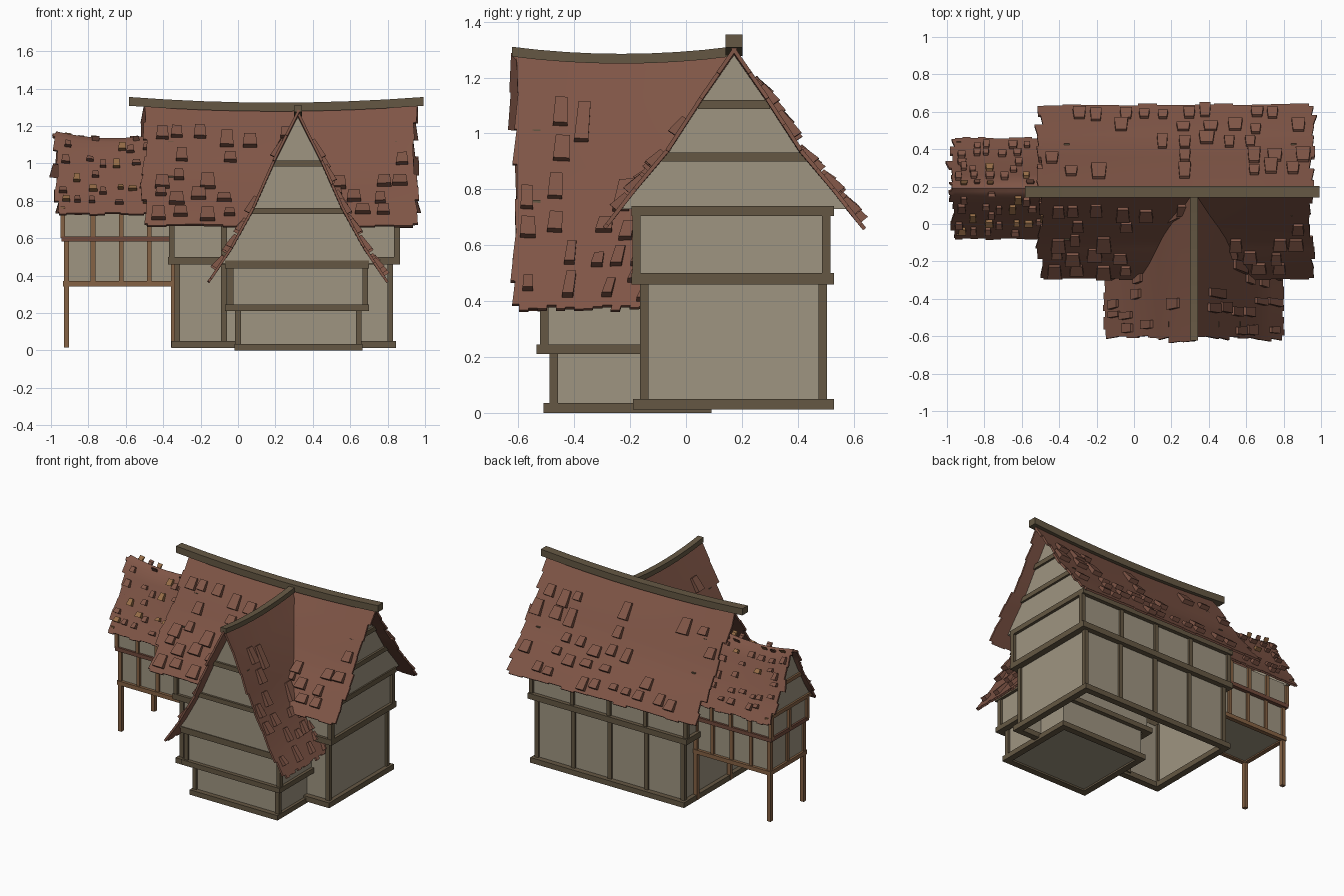
import bpy, bmesh, math, random
from mathutils import Vector

if "Cube" in bpy.data.objects:
    bpy.data.objects.remove(bpy.data.objects["Cube"])
random.seed(7)

def material(name, rgb):
    m = bpy.data.materials.new(name)
    m.diffuse_color = (*rgb, 1)
    m.use_nodes = True
    m.node_tree.nodes["Principled BSDF"].inputs["Base Color"].default_value = m.diffuse_color
    return m

PLASTER = material("plaster", (0.345, 0.300, 0.220))
OAK = material("dark timber", (0.130, 0.097, 0.057))
PINE = material("light timber", (0.235, 0.122, 0.058))
REDWOOD = material("red timber", (0.165, 0.068, 0.044))
CLAY = material("clay roof", (0.215, 0.092, 0.062))
TAN = material("tan tile", (0.300, 0.150, 0.062))

def finish(name, bm, *mats, normals=True):
    if normals:
        bmesh.ops.recalc_face_normals(bm, faces=bm.faces)
    me = bpy.data.meshes.new(name)
    bm.to_mesh(me)
    bm.free()
    for m in mats:
        me.materials.append(m)
    ob = bpy.data.objects.new(name, me)
    bpy.context.collection.objects.link(ob)
    return ob

def hexa(bm, p, skip_ends=False):
    """Eight corners: four below, four above."""
    v = [bm.verts.new(c) for c in p]
    quads = [(0, 1, 5, 4), (1, 2, 6, 5), (2, 3, 7, 6), (3, 0, 4, 7)]
    if not skip_ends:
        quads += [(3, 2, 1, 0), (4, 5, 6, 7)]
    return [bm.faces.new([v[i] for i in q]) for q in quads]

def boxes(name, mat, items, hollow=False):
    bm = bmesh.new()
    for x0, x1, y0, y1, z0, z1 in items:
        p = [(x, y, z) for z in (z0, z1) for x, y in ((x0, y0), (x1, y0), (x1, y1), (x0, y1))]
        hexa(bm, p, hollow)
    return finish(name, bm, mat)

def ring(x0, x1, y0, y1, z0, z1, t=0.045):
    return [(x0, x1, y0, y0 + t, z0, z1), (x0, x1, y1 - t, y1, z0, z1),
            (x0, x0 + t, y0, y1, z0, z1), (x1 - t, x1, y0, y1, z0, z1)]

def posts(xs, ys, z0, z1, w=0.03):
    return [(x - w/2, x + w/2, y - w/2, y + w/2, z0, z1) for x in xs for y in ys]

# Profiles run from ridge to eave as (half width, height)
MAIN = [(0, 1.285), (.125, 1.11), (.245, .93), (.36, .80), (.46, .678)]
WING = [(0, 1.265), (.135, 1.0), (.245, .755), (.36, .55), (.47, .39)]
ANNEX = [(0, 1.135), (.035, 1.115), (.11, .98), (.185, .85), (.265, .74)]

def half_width(prof, z):
    for (d0, z0), (d1, z1) in zip(prof, prof[1:]):
        if z >= z1:
            return d0 + (d1 - d0) * (z0 - z) / (z0 - z1)
    return prof[-1][0]

def place(axis, c, u, d, z):
    return Vector((u, c + d, z)) if axis == 'x' else Vector((c + d, u, z))

def roof(name, axis, c, prof, u0, u1, sag, tile, grid, taper=0, both_ends=True, tan=0):
    n = len(prof) - 1

    def at(s, a, v):
        """a along the ridge 0..1, v down the slope 0..1; either may overshoot."""
        i = min(int(v * n), n - 1)
        f = v * n - i
        d = prof[i][0] + (prof[i+1][0] - prof[i][0]) * f
        z = prof[i][1] + (prof[i+1][1] - prof[i][1]) * f
        z += sag * (2*a - 1)**2 * max(0, 1 - v)
        return place(axis, c, u0 + (u1 - taper*v - u0) * a, s * d, z)

    # curved shell with ragged gable ends and eaves
    bm = bmesh.new()
    L = u1 - u0
    nu, nv = 14, 8
    quad = lambda pts: bm.faces.new([bm.verts.new(p) for p in pts])
    for s in (-1, 1):
        for j in range(nv):
            v0, v1 = j / nv, (j + 1) / nv
            for i in range(nu):
                a0, a1 = i / nu, (i + 1) / nu
                quad([at(s, a0, v0), at(s, a1, v0), at(s, a1, v1), at(s, a0, v1)])
            for e, sg in ((0, -1), (1, 1))[:2 if both_ends else 1]:
                p = random.uniform(.0, .035) / L * sg
                q = p + random.uniform(-.005, .02) / L * sg
                quad([at(s, e, v0), at(s, e + p, v0), at(s, e + q, v1), at(s, e, v1)])
        for i in range(nu):
            k = 1 + random.uniform(.005, .035)
            a0, a1 = i / nu, (i + 1) / nu
            quad([at(s, a0, 1), at(s, a1, 1), at(s, a1, k), at(s, a0, k)])
    bmesh.ops.remove_doubles(bm, verts=bm.verts, dist=1e-5)
    bmesh.ops.recalc_face_normals(bm, faces=bm.faces)
    if sum(f.normal.z for f in bm.faces) < 0:
        bmesh.ops.reverse_faces(bm, faces=bm.faces)
    bmesh.ops.solidify(bm, geom=bm.faces[:], thickness=0.014)
    ob = finish(name, bm, CLAY)
    ob.data.polygons.foreach_set("use_smooth", [True] * len(ob.data.polygons))
    ob.data.set_sharp_from_angle(angle=math.radians(35))

    # scattered raised tiles, wider and thicker at the lower end
    bm = bmesh.new()
    cols, rows = grid
    for s in (-1, 1):
        for r in range(rows):
            for k in range(cols):
                if random.random() < .42:
                    continue
                a = (k + .5 + random.uniform(-.25, .25)) / cols
                v = .1 + .82 * (r + .4 + random.uniform(-.2, .2)) / rows
                w = tile * random.uniform(.75, 1.15) / L / 2
                h = tile * random.uniform(.7, 1.6) / 0.8
                low = min(v + h, 1.0)
                nrm = (at(s, a + .1, v) - at(s, a, v)).cross(at(s, a, low) - at(s, a, v)).normalized()
                if nrm.z < 0:
                    nrm.negate()
                q = [at(s, a - w*.8, v), at(s, a + w*.8, v), at(s, a + w, low), at(s, a - w, low)]
                top = (.016, .016, .03, .03)
                fs = hexa(bm, [p - nrm*.012 for p in q] + [p + nrm*t for p, t in zip(q, top)])
                if random.random() < tan:
                    for f in fs:
                        f.material_index = 1
    finish(name + "_tiles", bm, CLAY, TAN)

def gable(name, axis, c, prof, u0, u1, base, lift):
    """Plaster triangle following the roof curve."""
    pts = [(half_width(prof, base), base)] + [p for p in prof[:0:-1] if p[1] > base + .01]
    pts = pts + [(0, prof[0][1] + lift)] + [(-d, z) for d, z in reversed(pts)]
    bm = bmesh.new()
    f = bm.faces.new([bm.verts.new(place(axis, c, u0, d, z)) for d, z in pts])
    ext = bmesh.ops.extrude_face_region(bm, geom=[f])
    move = place(axis, 0, u1, 0, 0) - place(axis, 0, u0, 0, 0)
    bmesh.ops.translate(bm, vec=move, verts=[g for g in ext['geom'] if isinstance(g, bmesh.types.BMVert)])
    finish(name, bm, PLASTER)

def gable_beams(axis, c, prof, u0, u1, levels, h=.032):
    out = []
    for z in levels:
        w = half_width(prof, z + h/2)
        out.append((u0, u1, c - w, c + w, z, z + h) if axis == 'x' else (c - w, c + w, u0, u1, z, z + h))
    return out

def ridge(name, axis, c, u0, u1, z, sag, w, h):
    """Sagging ridge beam."""
    bm = bmesh.new()
    n, prev = 8, None
    for i in range(n + 1):
        t = i / n
        zz = z + sag * (2*t - 1)**2
        cur = [bm.verts.new(place(axis, c, u0 + (u1-u0)*t, d, zz + k))
               for d, k in ((-w/2, 0), (w/2, 0), (w/2, h), (-w/2, h))]
        if prev:
            for k in range(4):
                bm.faces.new((prev[k], prev[k-1], cur[k-1], cur[k]))
        if i in (0, n):
            bm.faces.new(cur)
        prev = cur
    finish(name, bm, OAK)

# Main house
CY = .172
boxes("main_lower_walls", PLASTER, [(-.325, .815, -.152, .492, .02, .48)], hollow=True)
boxes("main_upper_walls", PLASTER, [(-.35, .845, -.175, .502, .47, .735)], hollow=True)
boxes("main_beams", OAK, ring(-.355, .845, -.19, .53, .013, .05) + ring(-.375, .865, -.195, .53, .46, .50)
      + ring(-.375, .865, -.195, .53, .705, .74))
back = [-.04, .245, .53]
boxes("main_posts", OAK, posts((-.325, .815), (-.15, .49), .03, .47) + posts((-.355, .85), (-.177, .502), .48, .72)
      + posts(back, (.49,), .03, .47) + posts(back, (.502,), .48, .72)
      + posts((-.075,), (-.15,), .03, .47) + posts((-.075,), (-.177,), .48, .72))
for tag, a, b in (("right", .835, .855), ("left", -.36, -.34)):
    gable("main_gable_" + tag, 'x', CY, MAIN, a, b, .73, .01)
boxes("main_gable_beams", OAK, gable_beams('x', CY, MAIN, .84, .87, (.90, 1.088))
      + gable_beams('x', CY, MAIN, -.375, -.345, (.90, 1.088)))
roof("main_roof", 'x', CY, MAIN, -.485, .935, .025, .072, (12, 5))
ridge("main_ridge", 'x', CY, -.582, .992, 1.278, .03, .06, .047)

# Front wing
CX = .32
boxes("wing_lower_walls", PLASTER, [(.0, .645, -.475, .07, .012, .225)])
boxes("wing_upper_walls", PLASTER, [(-.04, .68, -.508, .08, .22, .46)])
boxes("wing_beams", OAK, ring(-.02, .665, -.51, .092, 0, .035) + ring(-.07, .70, -.535, .1, .21, .245)
      + ring(-.07, .70, -.54, .1, .437, .48))
boxes("wing_posts", OAK, posts((0, .645), (-.473,), .02, .23) + posts((-.04, .68), (-.507,), .23, .45))
gable("wing_gable", 'y', CX, WING, -.535, -.515, .465, .01)
boxes("wing_gable_beams", OAK, gable_beams('y', CX, WING, -.55, -.52, (.73, .983)))
roof("wing_roof", 'y', CX, WING, -.597, .15, .02, .068, (7, 6), taper=.28, both_ends=False)
ridge("wing_ridge", 'y', CX, -.622, .16, 1.25, .025, .042, .035)

# Raised side annex on stilts
AY = .19
boxes("annex_lower_walls", PLASTER, [(-.92, -.34, AY - .185, AY + .185, .352, .60)])
boxes("annex_upper_walls", PLASTER, [(-.932, -.345, AY - .197, AY + .197, .595, .76)])
boxes("annex_floor_beams", PINE, ring(-.935, -.33, AY - .205, AY + .205, .343, .372, .03))
boxes("annex_rails", REDWOOD, ring(-.945, -.34, AY - .212, AY + .212, .583, .61, .03))
bays = (-.775, -.625, -.475)
side = (AY - .185, AY + .185)
outer = (AY - .198, AY + .198)
boxes("annex_posts", PINE, posts((-.918, -.345), side, .015, .60, .027) + posts(bays, side, .36, .60, .025)
      + posts((-.937,), outer, .60, .76, .025) + posts(bays, outer, .60, .76, .025)
      + posts((-.918,), (AY,), .36, .60, .025) + posts((-.937,), (AY,), .60, .74, .025))
gable("annex_gable", 'x', AY, ANNEX, -.935, -.92, .745, .02)
boxes("annex_gable_beams", PINE, gable_beams('x', AY, ANNEX, -.948, -.925, (.745, .93), .025))
roof("annex_roof", 'x', AY, ANNEX, -.958, -.38, .033, .042, (8, 6), both_ends=False, tan=.25)
